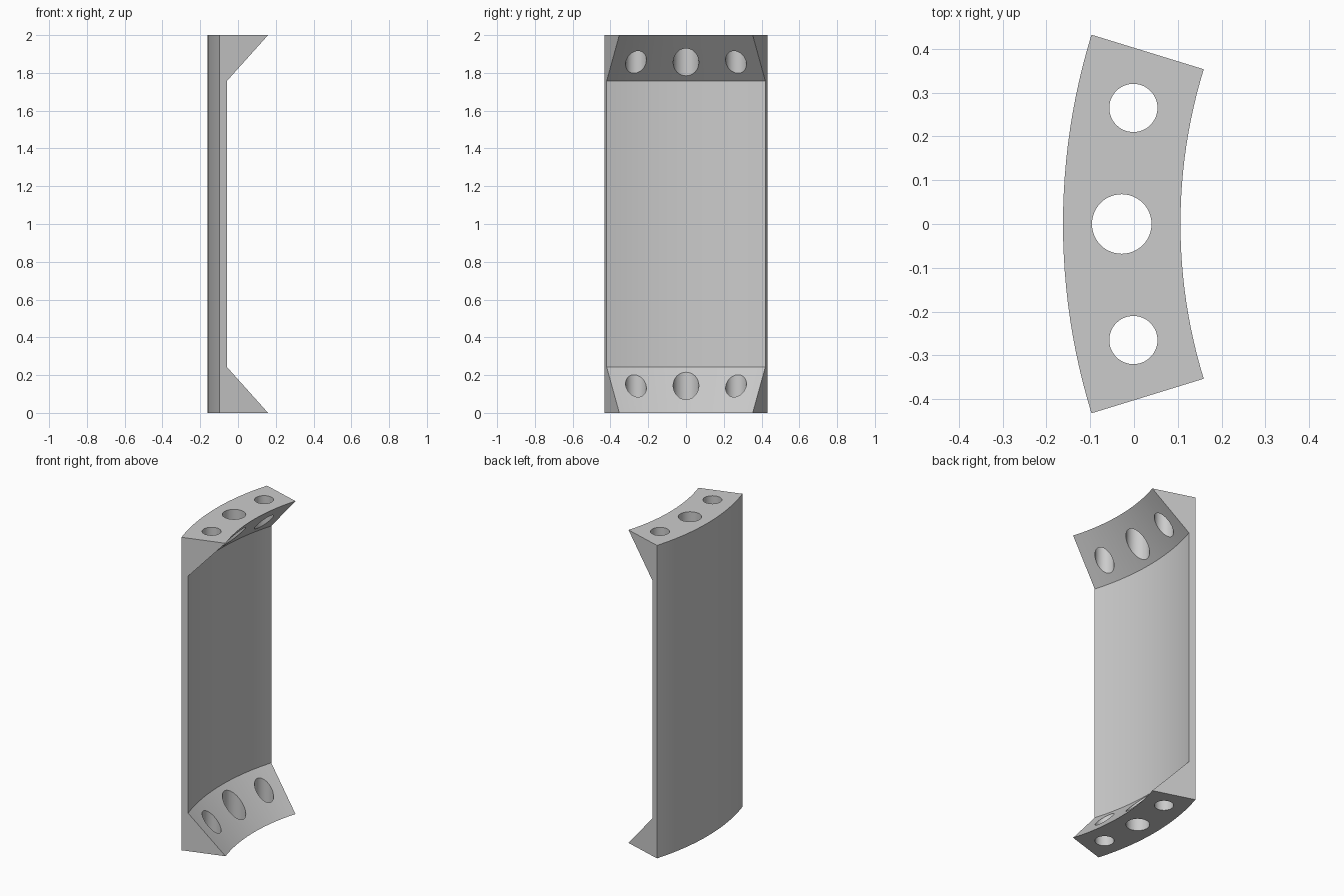
import bpy
import bmesh
from math import sin, cos, radians

cube = bpy.data.objects.get("Cube")
if cube:
    bpy.data.objects.remove(cube, do_unlink=True)

CENTRE_X = 1.306          # axis of the curved panel
HALF_ANGLE = radians(17.11)
SEGMENTS = 24
OUTER, WEB, INNER = 1.468, 1.428, 1.2
HEIGHT, FLARE = 2.0, 0.243

grey = bpy.data.materials.new("light grey")
grey.use_nodes = True
grey.diffuse_color = (0.6, 0.6, 0.6, 1)
grey.node_tree.nodes["Principled BSDF"].inputs["Base Color"].default_value = (0.6, 0.6, 0.6, 1)


def on_arc(radius, angle, z):
    return (CENTRE_X - radius * cos(angle), radius * sin(angle), z)


# Curved panel: channel-shaped section swept around the axis
profile = [(OUTER, 0), (INNER, 0), (WEB, FLARE),
           (WEB, HEIGHT - FLARE), (INNER, HEIGHT), (OUTER, HEIGHT)]
bm = bmesh.new()
rings = []
for i in range(SEGMENTS + 1):
    angle = HALF_ANGLE * (2 * i / SEGMENTS - 1)
    rings.append([bm.verts.new(on_arc(r, angle, z)) for r, z in profile])
for a, b in zip(rings, rings[1:]):
    for j in range(len(profile)):
        k = (j + 1) % len(profile)
        bm.faces.new((a[j], a[k], b[k], b[j]))
bm.faces.new(rings[0])
bm.faces.new(rings[-1])
bmesh.ops.recalc_face_normals(bm, faces=bm.faces)
mesh = bpy.data.meshes.new("curved_panel")
bm.to_mesh(mesh)
bm.free()
panel = bpy.data.objects.new("curved_panel", mesh)
bpy.context.collection.objects.link(panel)
mesh.materials.append(grey)

# Bolt holes through both end flanges
cutters = []
for angle, radius in ((-11.45, 0.055), (0, 0.068), (11.45, 0.055)):
    bpy.ops.mesh.primitive_cylinder_add(
        vertices=48, radius=radius, depth=HEIGHT + 0.4,
        location=on_arc(1.334, radians(angle), HEIGHT / 2))
    cutter = bpy.context.object
    cutter.name = "hole_cutter"
    cutter.hide_render = True
    cutter.data.materials.append(grey)
    cutters.append(cutter)
    cut = panel.modifiers.new("bolt_hole", "BOOLEAN")
    cut.operation = "DIFFERENCE"
    cut.solver = "EXACT"
    cut.object = cutter

bpy.ops.object.select_all(action="DESELECT")
panel.select_set(True)
bpy.context.view_layer.objects.active = panel
for name in [m.name for m in panel.modifiers]:
    bpy.ops.object.modifier_apply(modifier=name)
for cutter in cutters:
    bpy.data.objects.remove(cutter, do_unlink=True)
bpy.ops.object.shade_smooth_by_angle(angle=radians(25))
